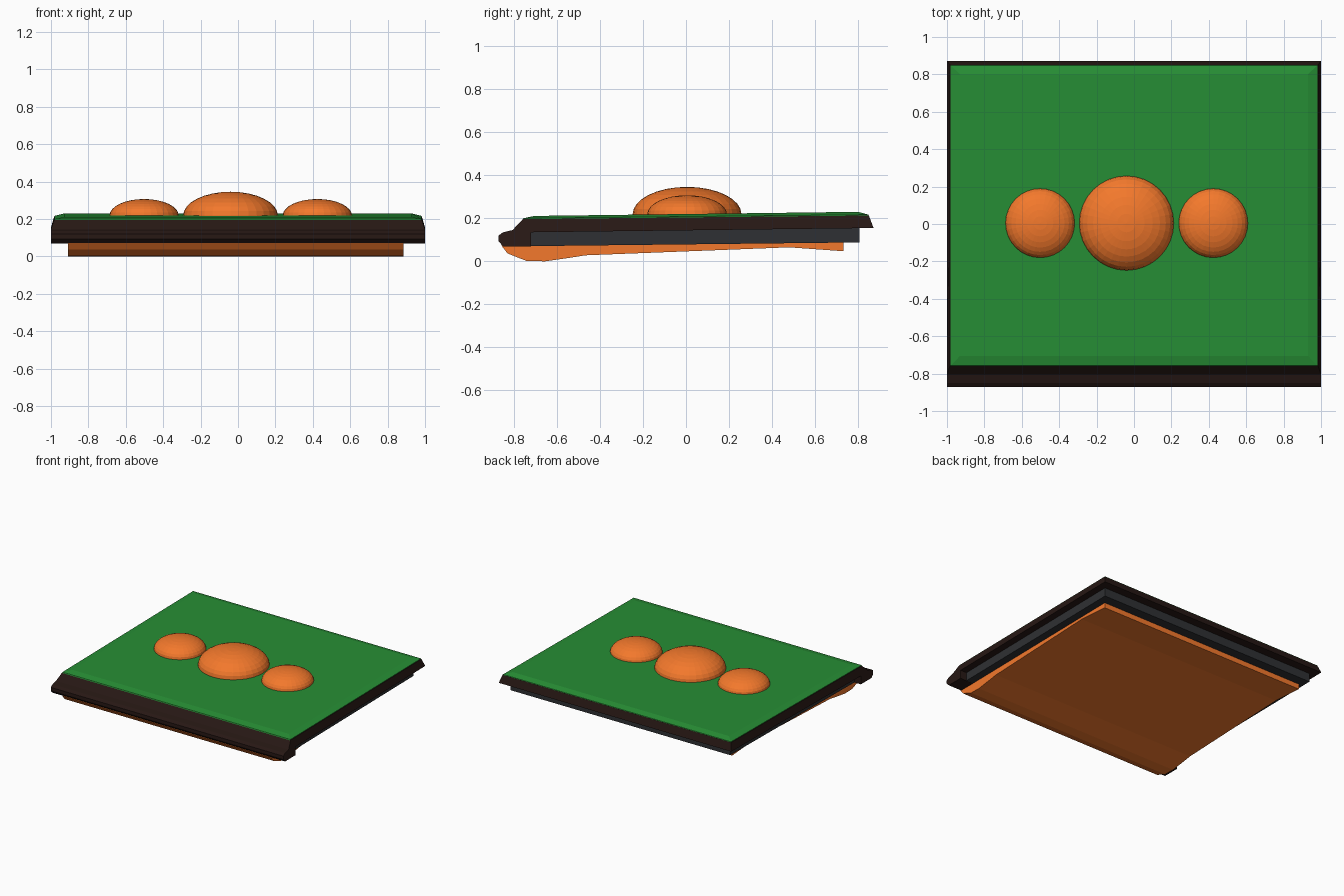
import bpy
import bmesh
from mathutils import Matrix

if "Cube" in bpy.data.objects:
    bpy.data.objects.remove(bpy.data.objects["Cube"])


def material(name, rgb):
    m = bpy.data.materials.new(name)
    m.diffuse_color = (*rgb, 1)
    m.use_nodes = True
    m.node_tree.nodes["Principled BSDF"].inputs["Base Color"].default_value = m.diffuse_color
    return m


GREEN = material("green", (0.02, 0.27, 0.035))
ORANGE = material("orange", (0.90, 0.19, 0.025))
BROWN = material("dark_brown", (0.02, 0.009, 0.007))
GREY = material("dark_grey", (0.028, 0.030, 0.033))


def finish(bm, name, mat):
    bmesh.ops.recalc_face_normals(bm, faces=bm.faces)
    me = bpy.data.meshes.new(name)
    bm.to_mesh(me)
    bm.free()
    me.materials.append(mat)
    ob = bpy.data.objects.new(name, me)
    bpy.context.collection.objects.link(ob)
    return ob


def extrude_profile(name, mat, profile, x0, x1, taper_above=9, taper=0.0):
    """Extrude a (y, z) side profile along x; points above a height are drawn in."""
    bm = bmesh.new()
    ends = []
    for x, s in ((x0, 1), (x1, -1)):
        ends.append([bm.verts.new((x + (s * taper if z > taper_above else 0), y, z))
                     for y, z in profile])
    bm.faces.new(ends[0])
    bm.faces.new(ends[1])
    n = len(profile)
    for i in range(n):
        j = (i + 1) % n
        bm.faces.new((ends[0][i], ends[0][j], ends[1][j], ends[1][i]))
    return finish(bm, name, mat)


def top_panel():
    """Thin panel with bevelled rim, rising slightly to the back."""
    bm = bmesh.new()
    rings = []
    for x, y0, y1, z0, z1 in ((0.98, -0.76, 0.85, 0.194, 0.211),
                              (0.98, -0.757, 0.848, 0.200, 0.217),
                              (0.93, -0.705, 0.80, 0.211, 0.230)):
        rings.append([bm.verts.new(p) for p in
                      ((-x, y0, z0), (x, y0, z0), (x, y1, z1), (-x, y1, z1))])
    bm.faces.new(rings[0])
    bm.faces.new(rings[-1])
    for a, b in zip(rings, rings[1:]):
        for i in range(4):
            j = (i + 1) % 4
            bm.faces.new((a[i], a[j], b[j], b[i]))
    return finish(bm, "top_panel", GREEN)


def dome(name, x, radius, height):
    bm = bmesh.new()
    bmesh.ops.create_uvsphere(bm, u_segments=32, v_segments=16, radius=1)
    bm.transform(Matrix.Translation((x, 0.005, 0.219))
                 @ Matrix.Diagonal((radius, radius, height, 1)))
    return finish(bm, name, ORANGE)


# Frame with stepped front lip and sloping rim
extrude_profile("frame", BROWN, [
    (-0.872, 0.093), (-0.872, 0.12), (-0.85, 0.135), (-0.807, 0.145),
    (-0.757, 0.196), (0.850, 0.213), (0.872, 0.155),
    (-0.72, 0.135), (-0.72, 0.07), (-0.85, 0.07)], -1, 1, 0.18, 0.017)

# Inset body under the frame
extrude_profile("body", GREY, [
    (-0.73, 0.14), (0.807, 0.16), (0.807, 0.088), (-0.73, 0.0705)], -0.945, 0.945)

# Curved underside
extrude_profile("underside", ORANGE, [
    (-0.858, 0.073), (-0.83, 0.037), (-0.742, 0.002), (-0.655, 0.0),
    (-0.53, 0.018), (-0.467, 0.028), (0.48, 0.065), (0.733, 0.047),
    (0.733, 0.09)], -0.91, 0.885)

top_panel()

# Row of flattened domes
dome("dome_centre", -0.04, 0.253, 0.127)
dome("dome_left", -0.502, 0.185, 0.088)
dome("dome_right", 0.424, 0.185, 0.088)
